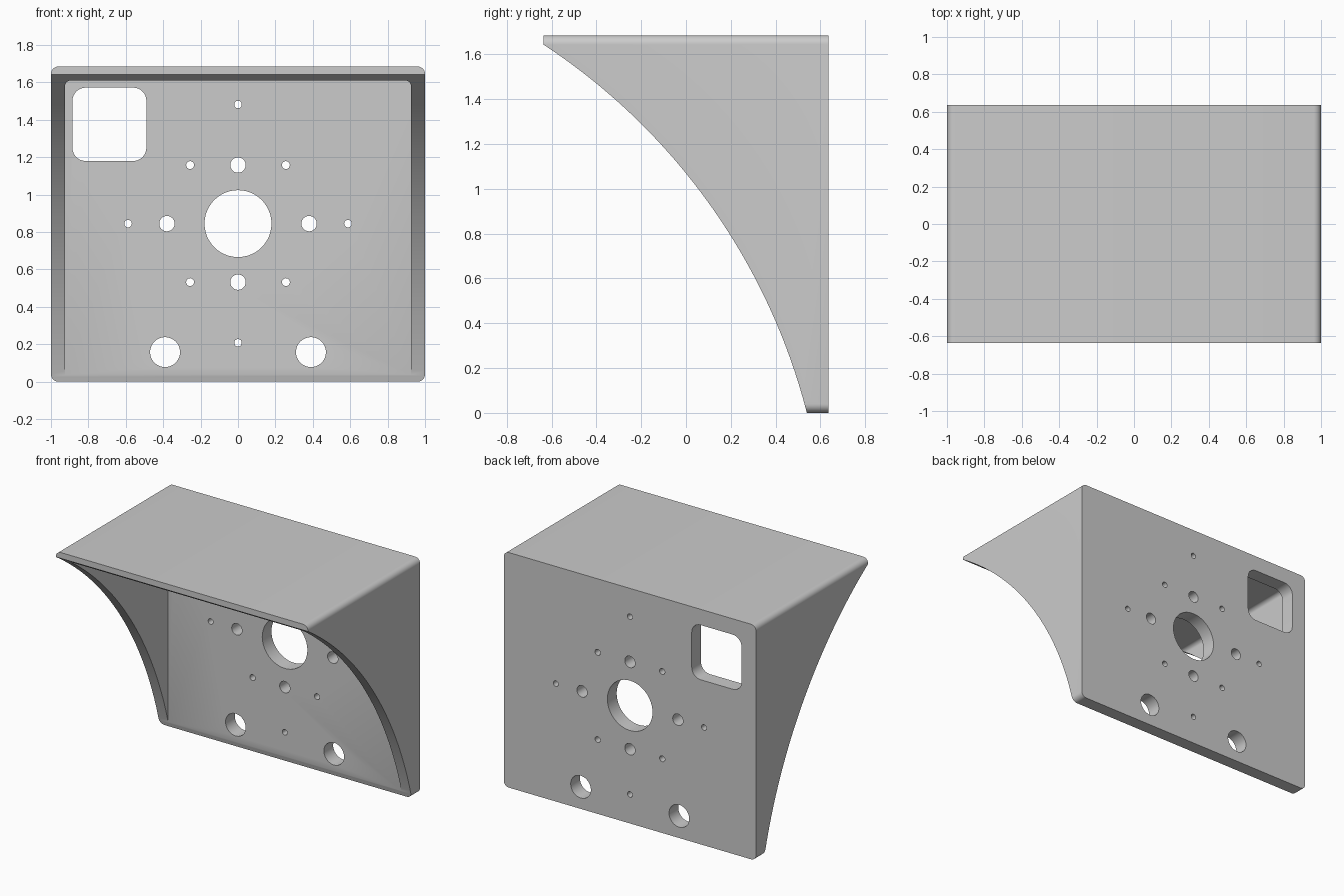
import bpy, bmesh, math
from mathutils import Vector

if "Cube" in bpy.data.objects:
    bpy.data.objects.remove(bpy.data.objects["Cube"], do_unlink=True)

WIDTH, HEIGHT, DEPTH = 2.0, 1.685, 1.27
BACK = DEPTH / 2
PLATE_FRONT = 0.53

grey = bpy.data.materials.new("plain grey")
grey.use_nodes = True
colour = (0.6, 0.6, 0.6, 1)
grey.diffuse_color = colour
grey.node_tree.nodes["Principled BSDF"].inputs["Base Color"].default_value = colour


def prism(name, outline, direction):
    """Extrude a closed 3D outline along a direction."""
    bm = bmesh.new()
    face = bm.faces.new([bm.verts.new(p) for p in outline])
    result = bmesh.ops.extrude_face_region(bm, geom=[face])
    moved = [v for v in result["geom"] if isinstance(v, bmesh.types.BMVert)]
    bmesh.ops.translate(bm, verts=moved, vec=Vector(direction))
    bmesh.ops.recalc_face_normals(bm, faces=bm.faces)
    mesh = bpy.data.meshes.new(name)
    bm.to_mesh(mesh)
    bm.free()
    mesh.materials.append(grey)
    obj = bpy.data.objects.new(name, mesh)
    bpy.context.collection.objects.link(obj)
    return obj


def rounded_box(name, x0, x1, z0, z1, radius, y0, y1, steps=8):
    """Box with corners rounded as seen from the front."""
    centres = [(x1 - radius, z1 - radius), (x0 + radius, z1 - radius),
               (x0 + radius, z0 + radius), (x1 - radius, z0 + radius)]
    outline = []
    for quarter, (cx, cz) in enumerate(centres):
        for i in range(steps + 1):
            a = (quarter + i / steps) * math.pi / 2
            outline.append((cx + radius * math.cos(a), y0, cz + radius * math.sin(a)))
    return prism(name, outline, (0, y1 - y0, 0))


def hole(x, z, radius, sides=48):
    ring = [(x + radius * math.cos(math.tau * i / sides), PLATE_FRONT - 0.1,
             z + radius * math.sin(math.tau * i / sides)) for i in range(sides)]
    return prism("hole_cutter", ring, (0, 0.4, 0))


# Solid body with rounded long edges
bracket = rounded_box("hooded_mounting_bracket", -WIDTH / 2, WIDTH / 2, 0, HEIGHT,
                      0.04, -BACK, BACK)

# Hollow under the hood, open at front and bottom
cutters = [rounded_box("hollow_cutter", -0.925, 0.925, -0.5, 1.61, 0.03,
                       -BACK - 0.2, PLATE_FRONT)]

# Sweeping arc that trims the side walls
cy, cz, arc_radius = -2.175, -0.699, 2.803
start, end = math.radians(10), math.radians(62)
arc = [(-1.2, cy + arc_radius * math.cos(a), cz + arc_radius * math.sin(a))
       for a in (start + (end - start) * i / 64 for i in range(65))]
cutters.append(prism("arc_cutter", arc + [(-1.2, cy, cz)], (2.4, 0, 0)))

# Holes through the back plate, arranged around the large bore
mid = 0.845
holes = [(0, mid, 0.179)]
for side in (-1, 1):
    holes += [(side * 0.38, mid, 0.041), (0, mid + side * 0.313, 0.041),
              (side * 0.588, mid, 0.02), (0, mid + side * 0.637, 0.02),
              (side * 0.39, 0.158, 0.08)]
    holes += [(side * 0.256, mid + up * 0.313, 0.021) for up in (-1, 1)]
cutters += [hole(*h) for h in holes]

# Rounded square window in the upper corner
cutters.append(rounded_box("window_cutter", -0.885, -0.49, 1.18, 1.572, 0.07,
                           PLATE_FRONT - 0.1, BACK + 0.2))

# Apply all cuts, then discard the cutters
bpy.ops.object.select_all(action="DESELECT")
bpy.context.view_layer.objects.active = bracket
bracket.select_set(True)
for cutter in cutters:
    cutter.hide_render = True
    cut = bracket.modifiers.new("cut", "BOOLEAN")
    cut.operation, cut.solver, cut.object = "DIFFERENCE", "EXACT", cutter
    bpy.ops.object.modifier_apply(modifier=cut.name)
    bpy.data.objects.remove(cutter, do_unlink=True)

bpy.ops.object.shade_smooth_by_angle(angle=math.radians(30))
